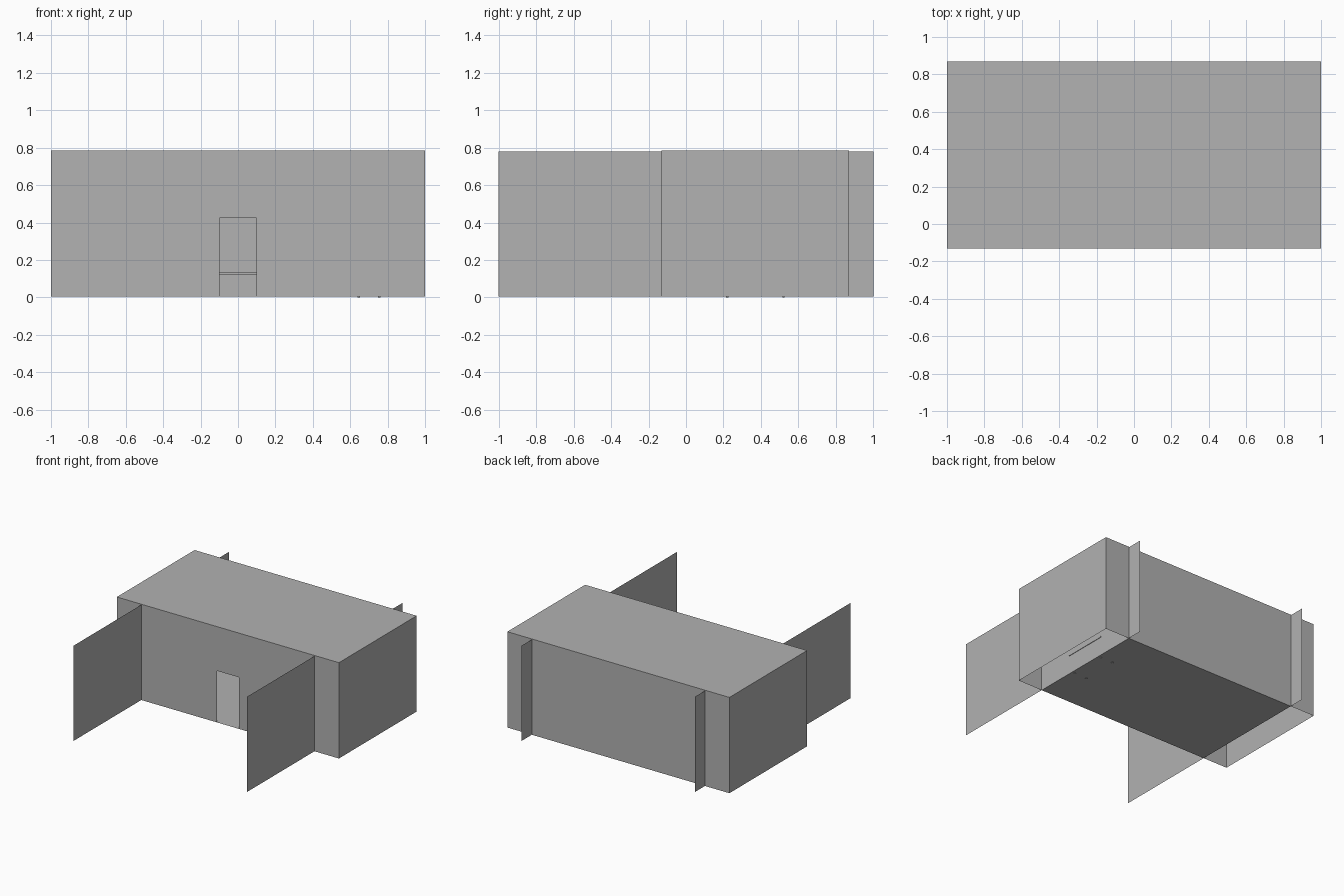
import bpy

cube = bpy.data.objects.get("Cube")
if cube:
    bpy.data.objects.remove(cube, do_unlink=True)

grey = bpy.data.materials.new("plain grey")
grey.use_nodes = True
grey.diffuse_color = (0.445, 0.445, 0.445, 1)
grey.node_tree.nodes["Principled BSDF"].inputs["Base Color"].default_value = grey.diffuse_color

FLOOR, ROOF, WING_TOP = 0.005, 0.785, 0.78
FRONT, BACK, WING_X = -0.13, 0.87, 0.78


def add_mesh(name, verts, faces):
    mesh = bpy.data.meshes.new(name)
    mesh.from_pydata(verts, [], faces)
    mesh.materials.append(grey)
    obj = bpy.data.objects.new(name, mesh)
    bpy.context.collection.objects.link(obj)
    return obj


def sheet(name, points):
    """One flat, thin panel from its outline."""
    return add_mesh(name, points, [range(len(points))])


def box(name, x, y, z):
    """Solid block from its extents on each axis."""
    verts = [(a, b, c) for a in x for b in y for c in z]
    faces = [(0, 1, 3, 2), (4, 6, 7, 5), (0, 4, 5, 1),
             (2, 3, 7, 6), (0, 2, 6, 4), (1, 5, 7, 3)]
    return add_mesh(name, verts, faces)


# Hall shell: front wall has an open doorway, the ends have no floor
outline = [(-1, FLOOR), (-0.1, FLOOR), (-0.1, 0.425), (0.1, 0.425),
           (0.1, FLOOR), (1, FLOOR), (1, ROOF), (-1, ROOF)]
sheet("front_wall", [(x, FRONT, z) for x, z in outline])
sheet("back_wall", [(1, BACK, FLOOR), (-1, BACK, FLOOR), (-1, BACK, ROOF), (1, BACK, ROOF)])
sheet("roof", [(-1, FRONT, ROOF), (1, FRONT, ROOF), (1, BACK, ROOF), (-1, BACK, ROOF)])
sheet("floor", [(-WING_X, FRONT, FLOOR), (WING_X, FRONT, FLOOR),
                (WING_X, BACK, FLOOR), (-WING_X, BACK, FLOOR)])

# End walls and the long partitions that run through the hall
for side, s in (("right", -1), ("left", 1)):
    sheet(side + "_end_wall", [(s, s * y + (FRONT + BACK) / 2, z) for y, z in
                               ((-0.5, FLOOR), (0.5, FLOOR), (0.5, ROOF), (-0.5, ROOF))])
    sheet(side + "_partition", [(s * WING_X, s * y, z) for y, z in
                                ((-1, FLOOR), (1, FLOOR), (1, WING_TOP), (-1, WING_TOP))])

# Reception desk facing the doorway
box("desk_body", (-0.1, 0.1), (0.3, 0.42), (FLOOR, 0.122))
box("desk_top", (-0.11, 0.11), (0.29, 0.43), (0.122, 0.135))

# Side table whose top just cuts into the left partition
box("table_top", (0.62, 0.784), (0.19, 0.55), (0.155, 0.165))
for x in (0.645, 0.755):
    for y in (0.22, 0.52):
        box("table_leg", (x - 0.006, x + 0.006), (y - 0.006, y + 0.006), (0, 0.155))
